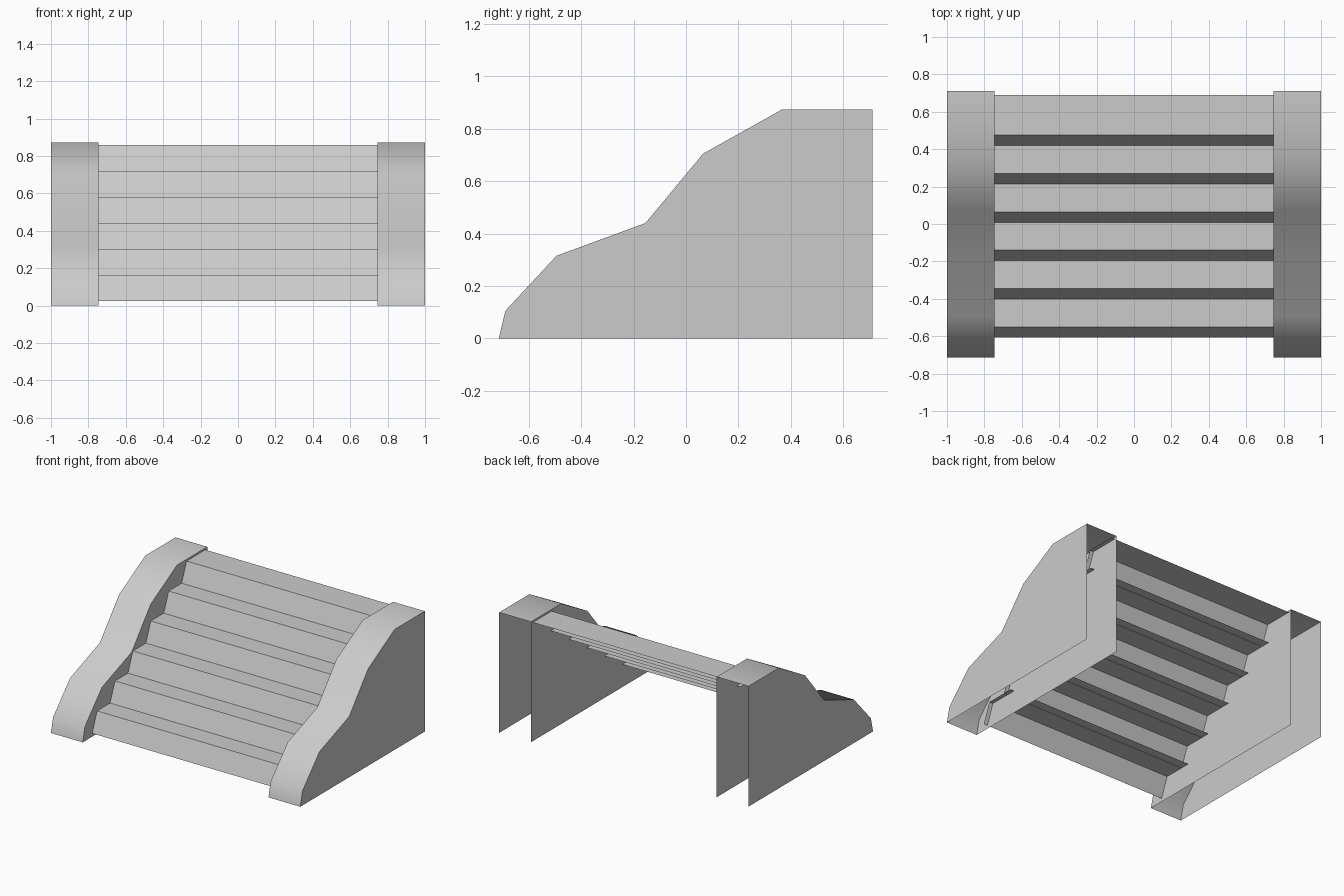
import bpy

cube = bpy.data.objects.get("Cube")
if cube:
    bpy.data.objects.remove(cube, do_unlink=True)

grey = bpy.data.materials.new("plain grey")
grey.use_nodes = True
grey.diffuse_color = (0.6, 0.6, 0.6, 1)
grey.node_tree.nodes["Principled BSDF"].inputs["Base Color"].default_value = (0.6, 0.6, 0.6, 1)


def build(name, verts, faces, smooth=False, mirrored=False):
    mesh = bpy.data.meshes.new(name)
    mesh.from_pydata(verts, [], faces)
    mesh.materials.append(grey)
    for face in mesh.polygons:
        face.use_smooth = smooth
    obj = bpy.data.objects.new(name, mesh)
    bpy.context.collection.objects.link(obj)
    if mirrored:
        obj.modifiers.new("Mirror", "MIRROR").use_mirror_merge = False
    return obj


def sheet(name, path, x0, x1, **options):
    """Open strip that sweeps a (y, z) path from x0 to x1."""
    verts = [(x, y, z) for y, z in path for x in (x0, x1)]
    faces = [(i, i + 1, i + 3, i + 2) for i in range(0, len(verts) - 2, 2)]
    return build(name, verts, faces, **options)


def panel(name, outline, x, **options):
    """Flat upright wall with a (y, z) outline."""
    return build(name, [(x, y, z) for y, z in outline], [range(len(outline))], **options)


# Hollow side walls, open at the back and underneath
INNER, OUTER = 0.745, 1.0
crest = [(-0.715, 0), (-0.69, 0.105), (-0.495, 0.315), (-0.155, 0.44),
         (0.065, 0.705), (0.365, 0.873), (0.712, 0.873)]
outline = crest + [(0.712, 0)]
sheet("side_coping", crest, INNER, OUTER, smooth=True, mirrored=True)
panel("side_inner_wall", outline, INNER, mirrored=True)
panel("side_outer_wall", outline[::-1], OUTER, mirrored=True)

# Steps: a leaning riser and a tread that runs on behind the next riser
HALF = INNER + 0.03
for i in range(6):
    front, top = -0.55 + 0.205 * i, 0.165 + 0.139 * i
    path = [(front - 0.057, top - 0.141), (front, top), (front + 0.215, top)]
    sheet(f"step_{i + 1}", path, -HALF, HALF)
